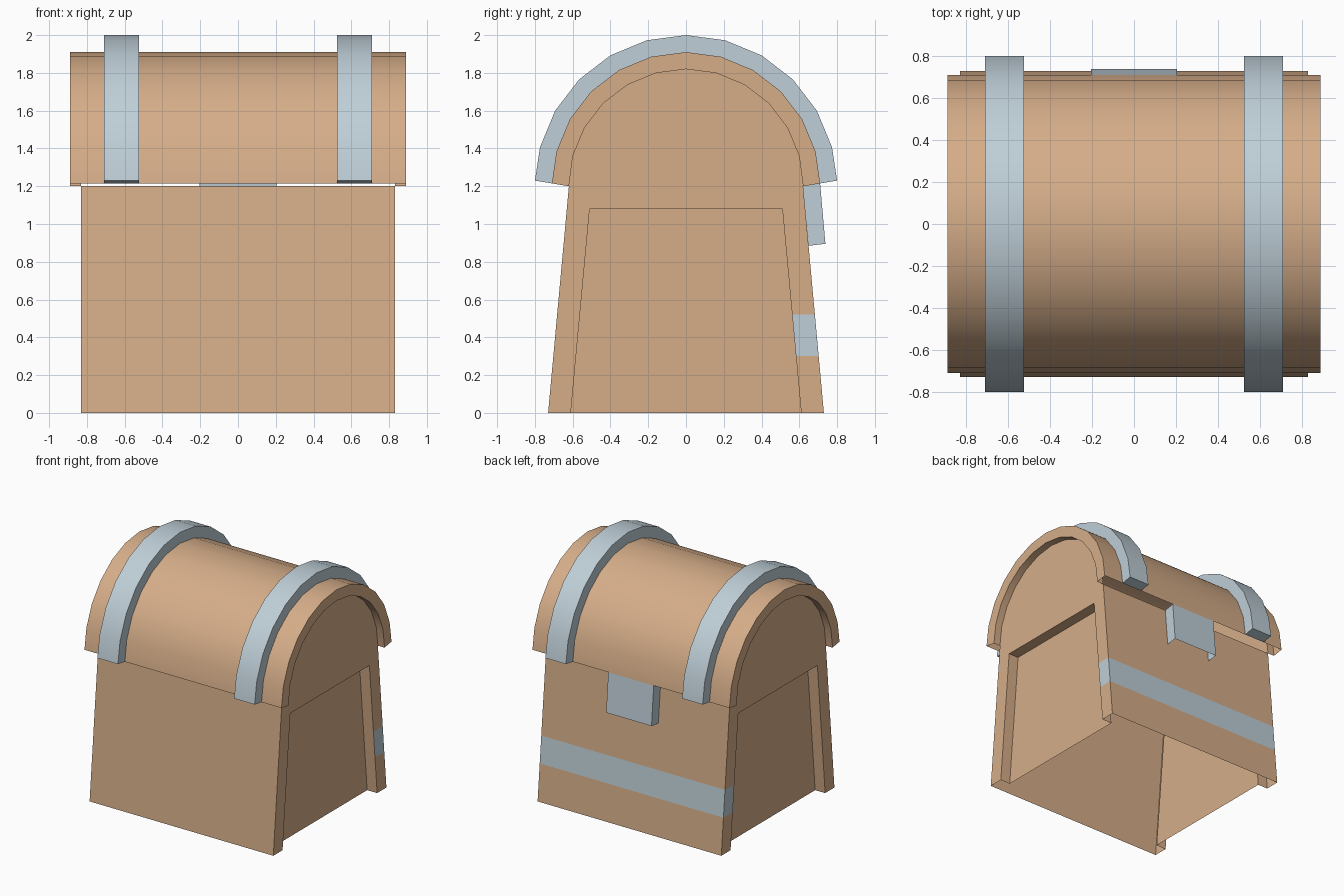
import bpy, bmesh, math

if "Cube" in bpy.data.objects:
    bpy.data.objects.remove(bpy.data.objects["Cube"])

def material(name, rgb):
    m = bpy.data.materials.new(name)
    m.diffuse_color = (*rgb, 1)
    m.use_nodes = True
    m.node_tree.nodes["Principled BSDF"].inputs["Base Color"].default_value = m.diffuse_color
    return m

WOOD = material("wood", (0.67, 0.42, 0.25))
METAL = material("metal", (0.52, 0.62, 0.68))
SEGS, CZ = 12, 1.2          # arch segments and arch centre height

def finish(bm, name, mats, smooth=False):
    bmesh.ops.remove_doubles(bm, verts=bm.verts, dist=1e-4)
    me = bpy.data.meshes.new(name)
    bm.to_mesh(me)
    bm.free()
    for m in mats:
        me.materials.append(m)
    ob = bpy.data.objects.new(name, me)
    bpy.context.collection.objects.link(ob)
    if smooth:
        bpy.ops.object.select_all(action='DESELECT')
        ob.select_set(True)
        bpy.context.view_layer.objects.active = ob
        bpy.ops.object.shade_smooth_by_angle(angle=math.radians(30))
    return ob

def face(bm, pts, flip=False):
    if flip:
        pts = pts[::-1]
    return bm.faces.new([bm.verts.new(p) for p in pts])

def arch(r):
    """Half-round (y, z) profile from +y to -y, ends raised along a slight slope."""
    pts = [(r * math.cos(math.pi * j / SEGS), CZ + r * math.sin(math.pi * j / SEGS))
           for j in range(SEGS + 1)]
    lift = CZ + (r - 0.62) * 0.165
    pts[0], pts[-1] = (r, lift), (-r, lift)
    return pts

def vault(name, rings, mat, closed_ends=False):
    """Skin arches given as (x, radius) pairs."""
    bm = bmesh.new()
    loops = [[(x, y, z) for y, z in arch(r)] for x, r in rings]
    for a, b in zip(loops, loops[1:]):
        for j in range(SEGS):
            face(bm, [a[j], a[j + 1], b[j + 1], b[j]])
    if closed_ends:
        face(bm, [l[0] for l in loops])
        face(bm, [l[-1] for l in loops], True)
    return finish(bm, name, [mat], True)

# tapered body: open-bottomed shell with a recessed panel at each end
HX, DEPTH, PZ = 0.83, 0.09, 1.08
def wall_y(z):
    return 0.73 - 0.11 * z / 1.2

bm = bmesh.new()
for s in (1, -1):
    for z0, z1 in ((0, PZ), (PZ, CZ)):
        face(bm, [(HX, s * wall_y(z0), z0), (-HX, s * wall_y(z0), z0),
                  (-HX, s * wall_y(z1), z1), (HX, s * wall_y(z1), z1)], s < 0)
for s in (1, -1):
    x, xi = s * HX, s * (HX - DEPTH)
    for t in (1, -1):
        # corner post and the side of the recess
        face(bm, [(x, t * 0.61, 0), (x, t * 0.73, 0),
                  (x, t * wall_y(PZ), PZ), (x, t * 0.51, PZ)], s * t < 0)
        face(bm, [(xi, t * 0.61, 0), (x, t * 0.61, 0),
                  (x, t * 0.51, PZ), (xi, t * 0.51, PZ)], s * t < 0)
    # top of the recess, panel, arched gable
    face(bm, [(xi, -0.51, PZ), (xi, 0.51, PZ), (x, 0.51, PZ), (x, -0.51, PZ)], s < 0)
    face(bm, [(xi, -0.61, 0), (xi, 0.61, 0), (xi, 0.51, PZ), (xi, -0.51, PZ)], s < 0)
    gable = [(-0.51, PZ), (0.51, PZ), (wall_y(PZ), PZ)] + arch(0.62) + [(-wall_y(PZ), PZ)]
    face(bm, [(x, y, z) for y, z in gable], s < 0)
bmesh.ops.remove_doubles(bm, verts=bm.verts, dist=1e-4)

# metal band across the back wall and its posts
for z in (0.3, 0.52):
    bmesh.ops.bisect_plane(bm, geom=bm.verts[:] + bm.edges[:] + bm.faces[:],
                           plane_co=(0, 0, z), plane_no=(0, 0, 1))
bm.normal_update()
for f in bm.faces:
    c = f.calc_center_median()
    if c.y > 0.5 and 0.3 < c.z < 0.52 and f.normal.y > -0.5:
        f.material_index = 1
finish(bm, "body", [WOOD, METAL])

# lid with end rims, and its two straps
vault("lid", [(-HX, 0.62), (-0.89, 0.62), (-0.89, 0.71),
              (0.89, 0.71), (0.89, 0.62), (HX, 0.62)], WOOD)
for name, x0, x1 in (("left_strap", -0.71, -0.525), ("right_strap", 0.525, 0.71)):
    vault(name, [(x0, 0.71), (x0, 0.8), (x1, 0.8), (x1, 0.71)], METAL, True)

# latch on the back: front plate and two cheeks
bm = bmesh.new()
LX = 0.205
side = [(0.62, 1.2), (0.71, 1.215), (0.738, 0.895), (0.649, 0.885)]
face(bm, [(-LX, *side[1]), (LX, *side[1]), (LX, *side[2]), (-LX, *side[2])])
for s in (1, -1):
    face(bm, [(s * LX, *p) for p in side], s > 0)
finish(bm, "latch", [METAL])
